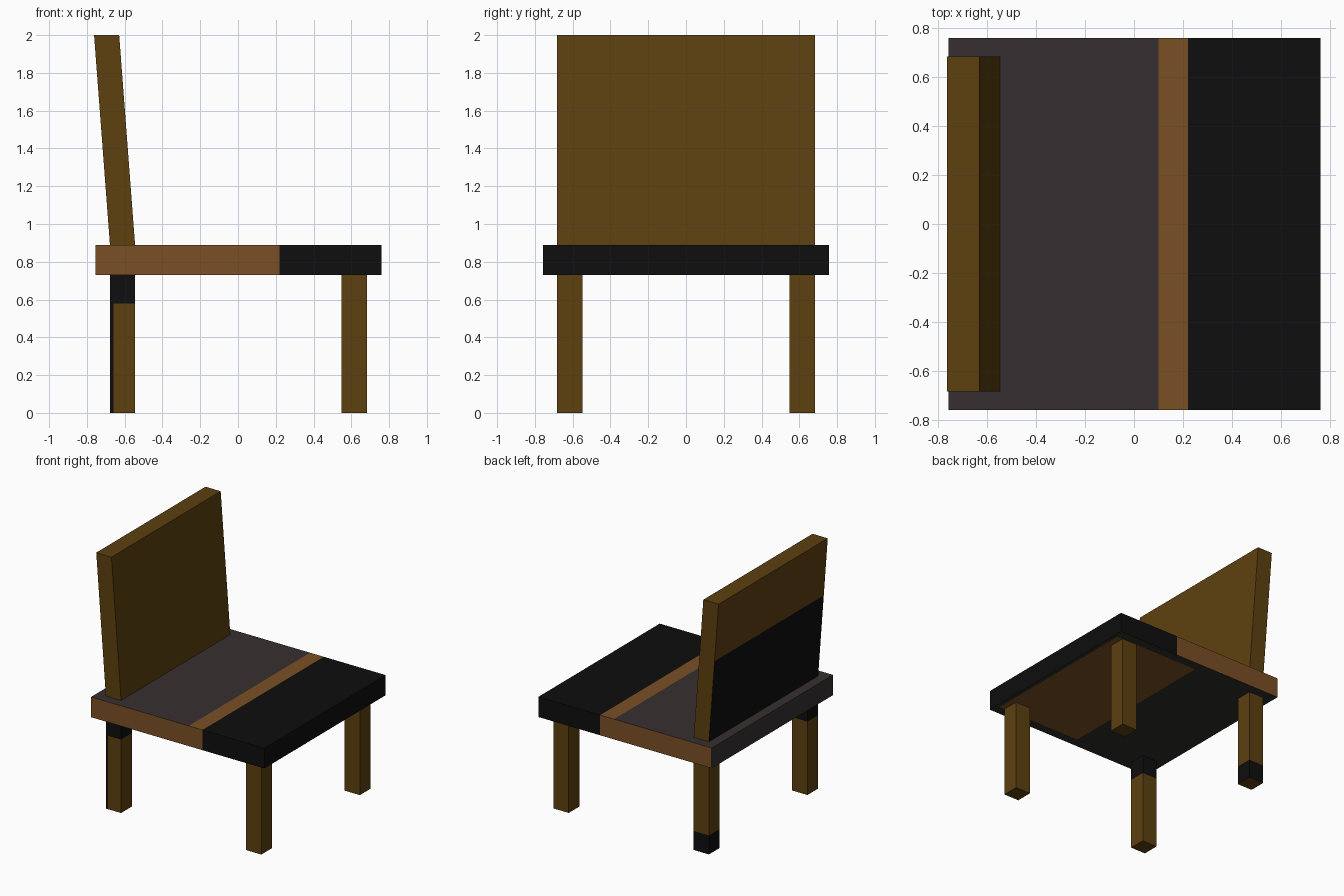
import bpy, bmesh
from mathutils import Vector

if "Cube" in bpy.data.objects:
    bpy.data.objects.remove(bpy.data.objects["Cube"])


def material(name, rgb):
    lin = [((c / 255 + 0.055) / 1.055) ** 2.4 if c > 10 else c / 255 / 12.92 for c in rgb]
    m = bpy.data.materials.new(name)
    m.diffuse_color = (*lin, 1)
    m.use_nodes = True
    m.node_tree.nodes["Principled BSDF"].inputs["Base Color"].default_value = m.diffuse_color
    return m


MATS = [material("dark wood", (93, 64, 16)),
        material("light wood", (122, 80, 37)),
        material("seat grey", (55, 47, 49)),
        material("black", (14, 14, 14)),
        material("underside charcoal", (46, 46, 43))]
WOOD, LIGHT, GREY, BLACK, CHARCOAL = range(5)


def box(name, lo, hi, cuts=(), rule=None, lean=0.0):
    """Box from corner to corner, cut at (axis, value) planes, coloured by rule(centre, normal)."""
    lo, hi = Vector(lo), Vector(hi)
    bm = bmesh.new()
    bmesh.ops.create_cube(bm, size=1)
    for v in bm.verts:
        v.co = (lo + hi) / 2 + v.co * (hi - lo)
    for axis, value in cuts:
        p, n = Vector((0, 0, 0)), Vector((0, 0, 0))
        p[axis], n[axis] = value, 1
        bmesh.ops.bisect_plane(bm, geom=bm.verts[:] + bm.edges[:] + bm.faces[:],
                               plane_co=p, plane_no=n)
    bm.normal_update()
    for f in bm.faces:
        f.material_index = rule(f.calc_center_median(), f.normal) if rule else WOOD
    # lean the upper part backwards
    for v in bm.verts:
        v.co.x -= lean * (v.co.z - lo.z) / (hi.z - lo.z)
    me = bpy.data.meshes.new(name)
    bm.to_mesh(me)
    bm.free()
    for m in MATS:
        me.materials.append(m)
    ob = bpy.data.objects.new(name, me)
    bpy.context.collection.objects.link(ob)
    return ob


# seat slab: grey, light stripe and black on top, light wood panel underneath
def seat_rule(c, n):
    if n.z < -0.5:
        return LIGHT if -0.02 < c.x < 0.73 and abs(c.y) < 0.68 else CHARCOAL
    if n.x < -0.5:
        return GREY
    if c.x > 0.22:
        return BLACK
    if n.z > 0.5:
        return LIGHT if c.x > 0.10 else GREY
    return LIGHT


box("seat", (-0.755, -0.757, 0.73), (0.76, 0.757, 0.89),
    [(0, -0.02), (0, 0.10), (0, 0.22), (0, 0.73), (1, -0.68), (1, 0.68)], seat_rule)


# backrest: leaning slab with a black lower half behind
box("backrest", (-0.678, -0.682, 0.89), (-0.545, 0.682, 2.0), [(2, 1.54)],
    lambda c, n: BLACK if n.x < -0.5 and c.z < 1.54 else WOOD, lean=0.084)


# legs: the two at the backrest side carry black bands
def front_left_rule(c, n):
    if abs(n.z) < 0.5 and (c.z > 0.58 or (n.y < -0.5 and c.x < -0.658)):
        return BLACK
    return WOOD


def back_left_rule(c, n):
    return BLACK if abs(n.z) < 0.5 and c.z < 0.15 else WOOD


for side, x0, x1 in (("left", -0.678, -0.545), ("right", 0.548, 0.682)):
    for end, y0, y1 in (("front", -0.682, -0.548), ("back", 0.548, 0.682)):
        cuts, rule = [], None
        if side == "left":
            if end == "front":
                cuts, rule = [(2, 0.58), (0, -0.658)], front_left_rule
            else:
                cuts, rule = [(2, 0.15)], back_left_rule
        box(f"{end}_{side}_leg", (x0, y0, 0), (x1, y1, 0.73), cuts, rule)
